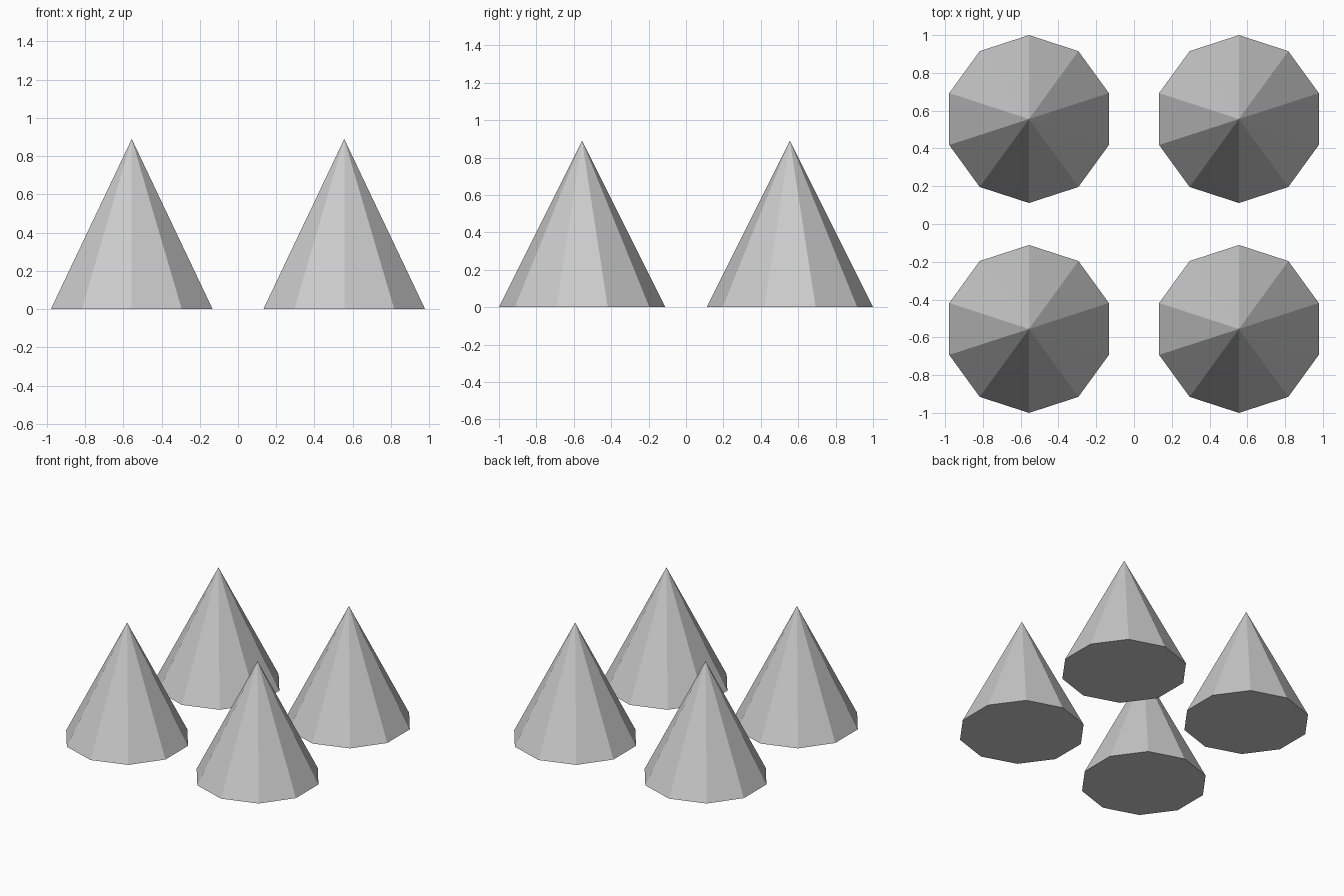
import bpy
from math import sin, cos, tau
import bmesh

if "Cube" in bpy.data.objects:
    bpy.data.objects.remove(bpy.data.objects["Cube"])

RADIUS, HEIGHT, OFFSET, SIDES = 0.4444, 0.8889, 0.5556, 10


def cone(name, x, y):
    """Ten-sided flat-shaded cone with a closed base, one corner facing +y."""
    bm = bmesh.new()
    ring = [bm.verts.new((RADIUS * sin(tau * i / SIDES), RADIUS * cos(tau * i / SIDES), 0))
            for i in range(SIDES)]
    tip = bm.verts.new((0, 0, HEIGHT))
    bm.faces.new(ring)
    for i in range(SIDES):
        bm.faces.new((ring[i], tip, ring[(i + 1) % SIDES]))
    bmesh.ops.recalc_face_normals(bm, faces=bm.faces)
    mesh = bpy.data.meshes.new(name)
    bm.to_mesh(mesh)
    bm.free()
    obj = bpy.data.objects.new(name, mesh)
    obj.location = (x, y, 0)
    bpy.context.collection.objects.link(obj)


# Four cones in a square
for y_name, sy in (("front", -1), ("back", 1)):
    for x_name, sx in (("left", -1), ("right", 1)):
        cone(f"cone_{y_name}_{x_name}", sx * OFFSET, sy * OFFSET)
